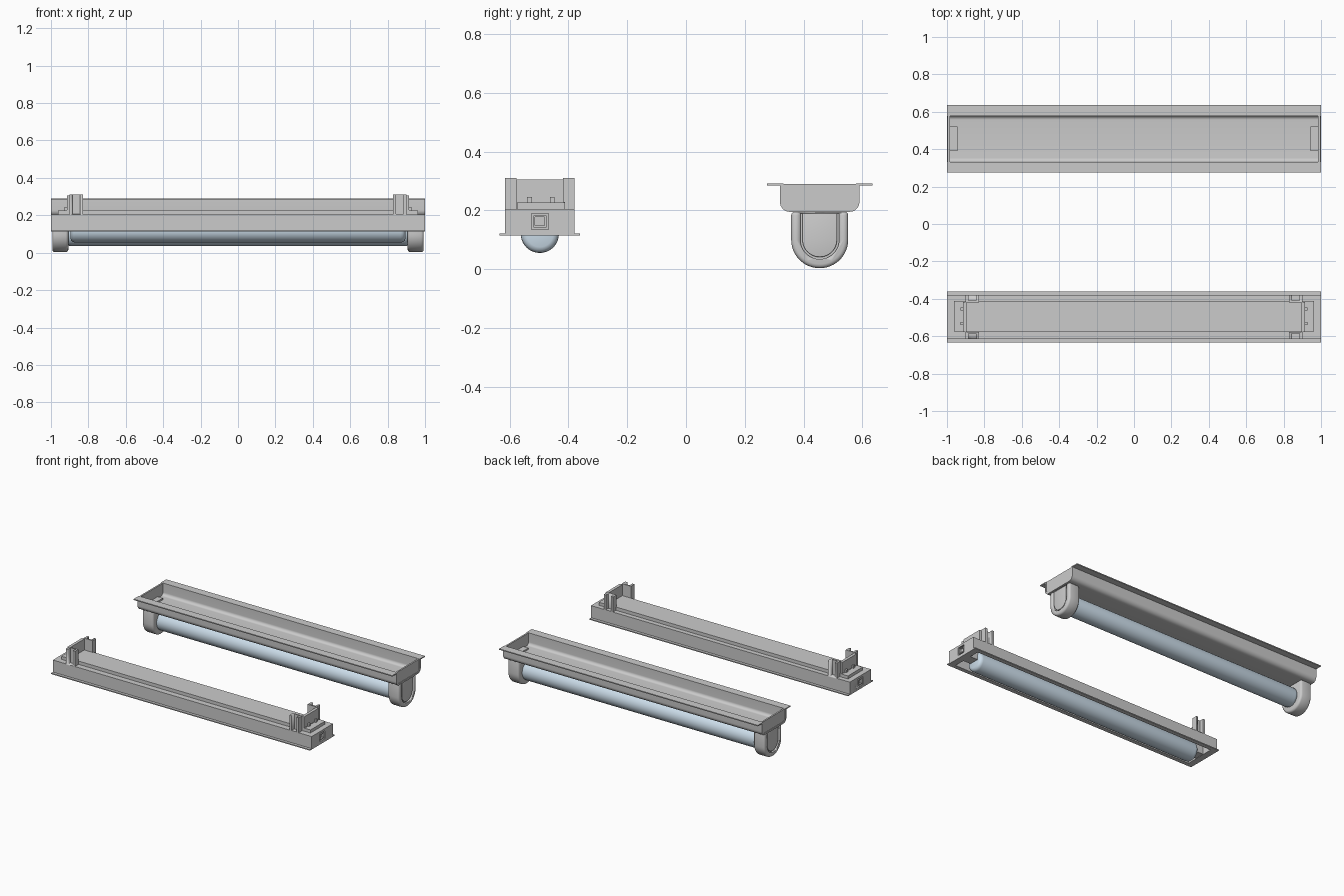
import bpy, bmesh, math

if "Cube" in bpy.data.objects:
    bpy.data.objects.remove(bpy.data.objects["Cube"])

YB, YF = 0.455, -0.4975   # centre lines of the back and front lamps

tube_mat = bpy.data.materials.new("tube_glass")
tube_mat.diffuse_color = (0.60, 0.72, 0.82, 1)
tube_mat.use_nodes = True
tube_mat.node_tree.nodes["Principled BSDF"].inputs["Base Color"].default_value = tube_mat.diffuse_color


def finish(name, bm, smooth=True, bevel=0):
    bmesh.ops.recalc_face_normals(bm, faces=bm.faces)
    me = bpy.data.meshes.new(name)
    bm.to_mesh(me)
    bm.free()
    ob = bpy.data.objects.new(name, me)
    bpy.context.collection.objects.link(ob)
    bpy.ops.object.select_all(action='DESELECT')
    bpy.context.view_layer.objects.active = ob
    ob.select_set(True)
    if bevel:
        m = ob.modifiers.new("bevel", 'BEVEL')
        m.width, m.segments, m.limit_method = bevel, 3, 'ANGLE'
        bpy.ops.object.modifier_apply(modifier="bevel")
    if smooth:
        bpy.ops.object.shade_smooth_by_angle(angle=math.radians(35))
    return ob


def extrude(name, pts, x0, x1, bevel=0):
    """Extrude a closed (y, z) outline along x."""
    bm = bmesh.new()
    f = bm.faces.new([bm.verts.new((x0, y, z)) for y, z in pts])
    g = bmesh.ops.extrude_face_region(bm, geom=[f])
    vs = [v for v in g["geom"] if isinstance(v, bmesh.types.BMVert)]
    bmesh.ops.translate(bm, vec=(x1 - x0, 0, 0), verts=vs)
    return finish(name, bm, bevel=bevel)


def box(name, x0, x1, y0, y1, z0, z1):
    return extrude(name, [(y0, z0), (y1, z0), (y1, z1), (y0, z1)], x0, x1)


def arc(cy, cz, r, a0, a1, n):
    return [(cy + r * math.cos(math.radians(a0 + (a1 - a0) * i / n)),
             cz + r * math.sin(math.radians(a0 + (a1 - a0) * i / n))) for i in range(n + 1)]


def u_shape(r, top):
    """U outline with a round bottom, for the back lamp's holders."""
    return [(YB - r, top)] + arc(YB, 0.10, r, 180, 360, 24) + [(YB + r, top)]


def cut(ob, cutter):
    m = ob.modifiers.new("cut", 'BOOLEAN')
    m.operation, m.object, m.solver = 'DIFFERENCE', cutter, 'EXACT'
    bpy.context.view_layer.objects.active = ob
    bpy.ops.object.modifier_apply(modifier="cut")
    bpy.data.objects.remove(cutter)


def tube(name, y, z, half):
    """Glass tube with a rounded shoulder at each end."""
    prof = [(half, 0.045), (half - 0.004, 0.055), (half - 0.013, 0.063), (half - 0.025, 0.065)]
    prof = prof + [(-x, r) for x, r in reversed(prof)]
    bm = bmesh.new()
    n = 40
    rings = [[bm.verts.new((x, y + r * math.cos(2 * math.pi * i / n),
                            z + r * math.sin(2 * math.pi * i / n))) for i in range(n)]
             for x, r in prof]
    for a, b in zip(rings, rings[1:]):
        for i in range(n):
            j = (i + 1) % n
            bm.faces.new((a[i], a[j], b[j], b[i]))
    bm.faces.new(rings[0])
    bm.faces.new(rings[-1])
    finish(name, bm).data.materials.append(tube_mat)


# ---------- back lamp: open tray with round corners and flanges ----------
w, t, r = 0.135, 0.012, 0.033
half_out = [(0.18, 0.284), (w, 0.284)] + arc(w - r, 0.195 + r, r, 0, -90, 8)
half_in = [(0.18, 0.291), (w - t, 0.291)] + arc(w - r, 0.195 + r, r - t, 0, -90, 8)
right = [(YB + y, z) for y, z in half_out]
left = [(YB - y, z) for y, z in reversed(half_out)]
in_l = [(YB - y, z) for y, z in half_in]
in_r = [(YB + y, z) for y, z in reversed(half_in)]
extrude("tray", right + left + in_l + in_r, -1, 1)
tube("back_tube", YB, 0.10, 0.915)

# tray end plates, holders and clips
plate = [(YB + 0.124, 0.29)] + arc(YB + w - r, 0.195 + r, r - t + 0.001, 0, -90, 6)
plate += [(2 * YB - y, z) for y, z in reversed(plate)]
for s, side in ((-1, "left"), (1, "right")):
    extrude("tray_end_" + side, plate, s * 0.985, s * 0.996)
    holder = extrude("tube_holder_" + side, u_shape(0.097, 0.197), s * 0.907, s * 0.993, 0.014)
    cut(holder, extrude("cutter", u_shape(0.066, 0.19), s * 0.981, s * 1.05))
    extrude("holder_face_" + side, u_shape(0.059, 0.19), s * 0.975, s * 0.989, 0.003)
    box("holder_clip_" + side, s * 0.945, s * 0.986, YB - 0.065, YB + 0.065, 0.20, 0.218)

# ---------- front lamp: recessed housing, open below ----------
hw, fw, top, t = 0.118, 0.137, 0.205, 0.01
half = [(fw, 0.121), (fw, 0.114), (hw - t, 0.114), (hw - t, top - t)]
outline = [(YF + hw, top), (YF + hw, 0.121)] + [(YF + y, z) for y, z in half]
outline += [(2 * YF - y, z) for y, z in reversed(outline)]
extrude("housing", outline, -1, 1)
tube("front_tube", YF, 0.12, 0.895)

# raised gear cover on top, slightly narrower than the housing
box("gear_cover", -0.918, 0.918, YF - 0.078, YF + 0.085, 0.20, 0.228)

for s, side in ((-1, "left"), (1, "right")):
    # end of the housing with a square socket
    end = box("housing_end_" + side, s * 0.955, s * 1.0, YF - hw + 0.005, YF + hw - 0.005, 0.114, 0.203)
    cut(end, box("cutter", s * 0.98, s * 1.05, YF - 0.029, YF + 0.029, 0.135, 0.19))
    ring = box("socket_ring_" + side, s * 0.979, s * 0.999, YF - 0.022, YF + 0.022, 0.142, 0.183)
    cut(ring, box("cutter", s * 0.987, s * 1.05, YF - 0.016, YF + 0.016, 0.148, 0.177))
    # lamp holder behind the tube end
    box("inner_holder_" + side, s * 0.893, s * 0.956, YF - 0.035, YF + 0.035, 0.116, 0.196)
    # low terminal step and nubs
    box("terminal_step_" + side, s * 0.91, s * 0.963, YF - 0.078, YF + 0.085, 0.20, 0.226)
    for dy in (-0.035, 0.042):
        box("terminal_nub_" + side, s * 0.91, s * 0.927, YF + dy - 0.008, YF + dy + 0.008, 0.22, 0.245)
    # mounting bracket: cross wall and two grooved legs
    box("bracket_wall_" + side, s * 0.895, s * 0.915, YF - 0.08, YF + 0.08, 0.205, 0.305)
    for d, pos in ((-1, "front"), (1, "back")):
        y_in, y_out = YF + d * 0.079, YF + d * hw
        leg = box(f"bracket_leg_{pos}_{side}", s * 0.83, s * 0.90, y_in, y_out, 0.20, 0.31)
        cut(leg, box("cutter", s * 0.845, s * 0.885, YF + d * 0.088, YF + d * 0.14, 0.206, 0.35))
